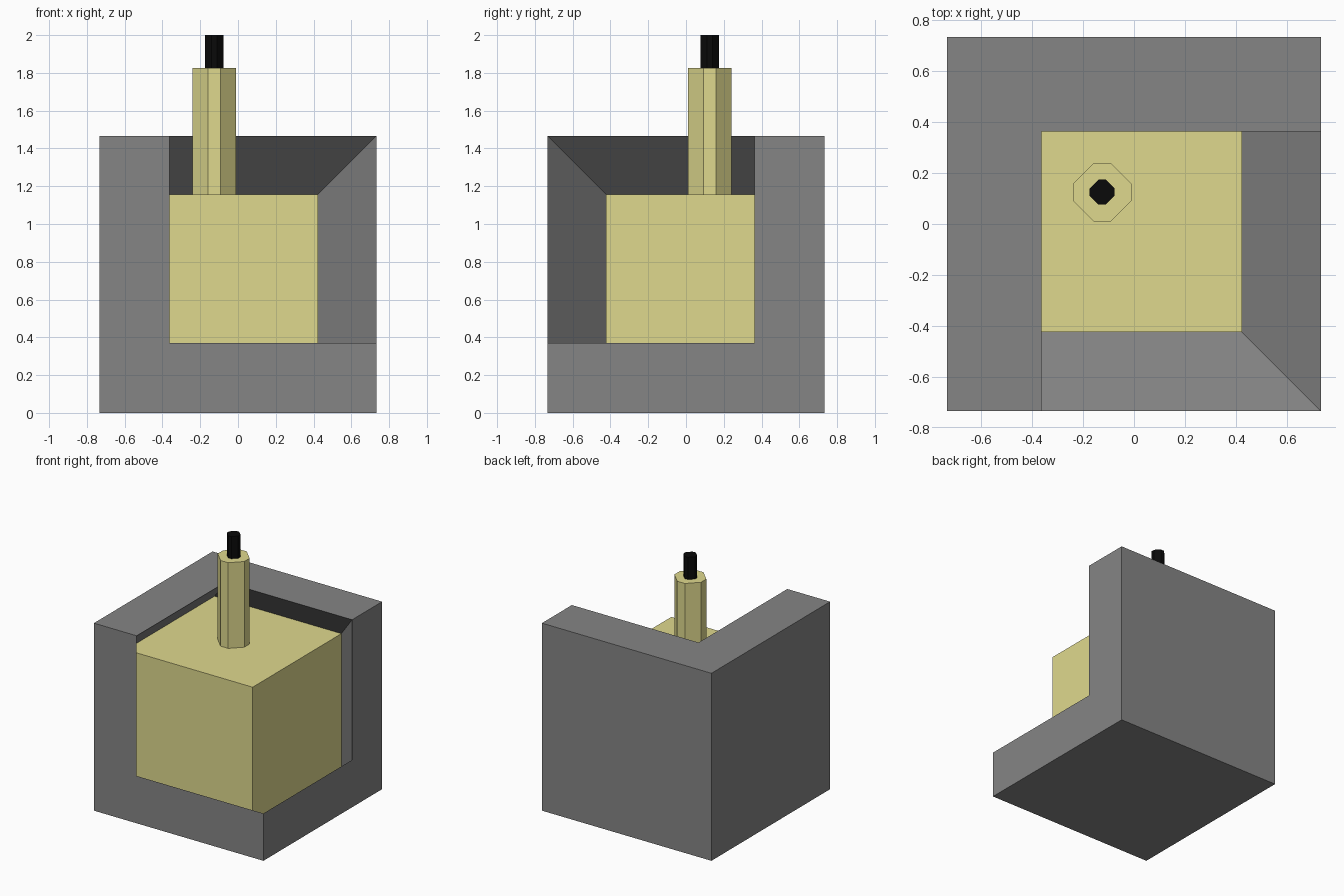
import bpy
import bmesh
from mathutils import Vector

HALF = 0.733      # half size of the outer cube
RIM = -0.363      # inner edge of the open rim
SINK = 0.31       # diagonal depth of the recess
TOP_Z = 2 * HALF - SINK

if "Cube" in bpy.data.objects:
    bpy.data.objects.remove(bpy.data.objects["Cube"], do_unlink=True)


def material(name, rgb):
    mat = bpy.data.materials.new(name)
    mat.use_nodes = True
    mat.diffuse_color = (*rgb, 1)
    bsdf = next(n for n in mat.node_tree.nodes if n.type == "BSDF_PRINCIPLED")
    bsdf.inputs["Base Color"].default_value = (*rgb, 1)
    return mat


def finish(name, bm, mat):
    bmesh.ops.remove_doubles(bm, verts=bm.verts, dist=0.0005)
    bmesh.ops.recalc_face_normals(bm, faces=bm.faces)
    mesh = bpy.data.meshes.new(name)
    bm.to_mesh(mesh)
    bm.free()
    mesh.materials.append(mat)
    obj = bpy.data.objects.new(name, mesh)
    bpy.context.collection.objects.link(obj)
    return obj


grey = material("stone grey", (0.235, 0.235, 0.235))
yellow = material("pale yellow", (0.737, 0.694, 0.27))
black = material("black", (0.003, 0.003, 0.003))


def point(axis, k, i, j):
    """Place k on the given axis and i, j on the next two; the open corner is +++."""
    p = [0, 0, 0]
    p[axis], p[(axis + 1) % 3], p[(axis + 2) % 3] = k, i, j
    return Vector((p[0], -p[1], p[2] + HALF))


def add_face(bm, points):
    bm.faces.new([bm.verts.new(p) for p in points])


def square(axis, k, lo, hi):
    return [point(axis, k, i, j) for i, j in ((lo, lo), (hi, lo), (hi, hi), (lo, hi))]


# Corner frame: cube with an open corner and a diagonally sunk recess
bm = bmesh.new()
H, R = HALF, RIM
sink = Vector((-SINK, SINK, -SINK))
for axis in range(3):
    add_face(bm, square(axis, -H, -H, H))
    rim = [(-H, -H), (H, -H), (H, R), (R, R), (R, H), (-H, H)]
    add_face(bm, [point(axis, H, i, j) for i, j in rim])
    inner = [point(axis, H, i, j) for i, j in rim[2:5]]
    for a, b in zip(inner, inner[1:]):
        add_face(bm, [a, b, b + sink, a + sink])
    add_face(bm, square(axis, R - SINK, R - SINK, H - SINK))
finish("corner_frame", bm, grey)

# Inner block: cube resting at the bottom of the recess
bm = bmesh.new()
for axis in range(3):
    for k in (R - SINK, H - SINK):
        add_face(bm, square(axis, k, R - SINK, H - SINK))
finish("inner_block", bm, yellow)


def chamfered_post(name, half, flat, z0, z1, mat):
    """Eight-sided post with short flats on the axes, over the block's centre."""
    c = (H + R) / 2 - SINK
    ring = [(flat, half), (half, flat), (half, -flat), (flat, -half)]
    ring += [(-x, -y) for x, y in ring]
    bm = bmesh.new()
    base = bm.faces.new([bm.verts.new((c + x, -c + y, z0)) for x, y in ring])
    top = bmesh.ops.extrude_face_region(bm, geom=[base], use_keep_orig=True)["geom"]
    bmesh.ops.translate(bm, vec=(0, 0, z1 - z0),
                        verts=[v for v in top if isinstance(v, bmesh.types.BMVert)])
    finish(name, bm, mat)


# Post and its tip
chamfered_post("post", 0.115, 0.033, TOP_Z, 1.826, yellow)
chamfered_post("post_tip", 0.049, 0.014, 1.826, 2.0, black)
